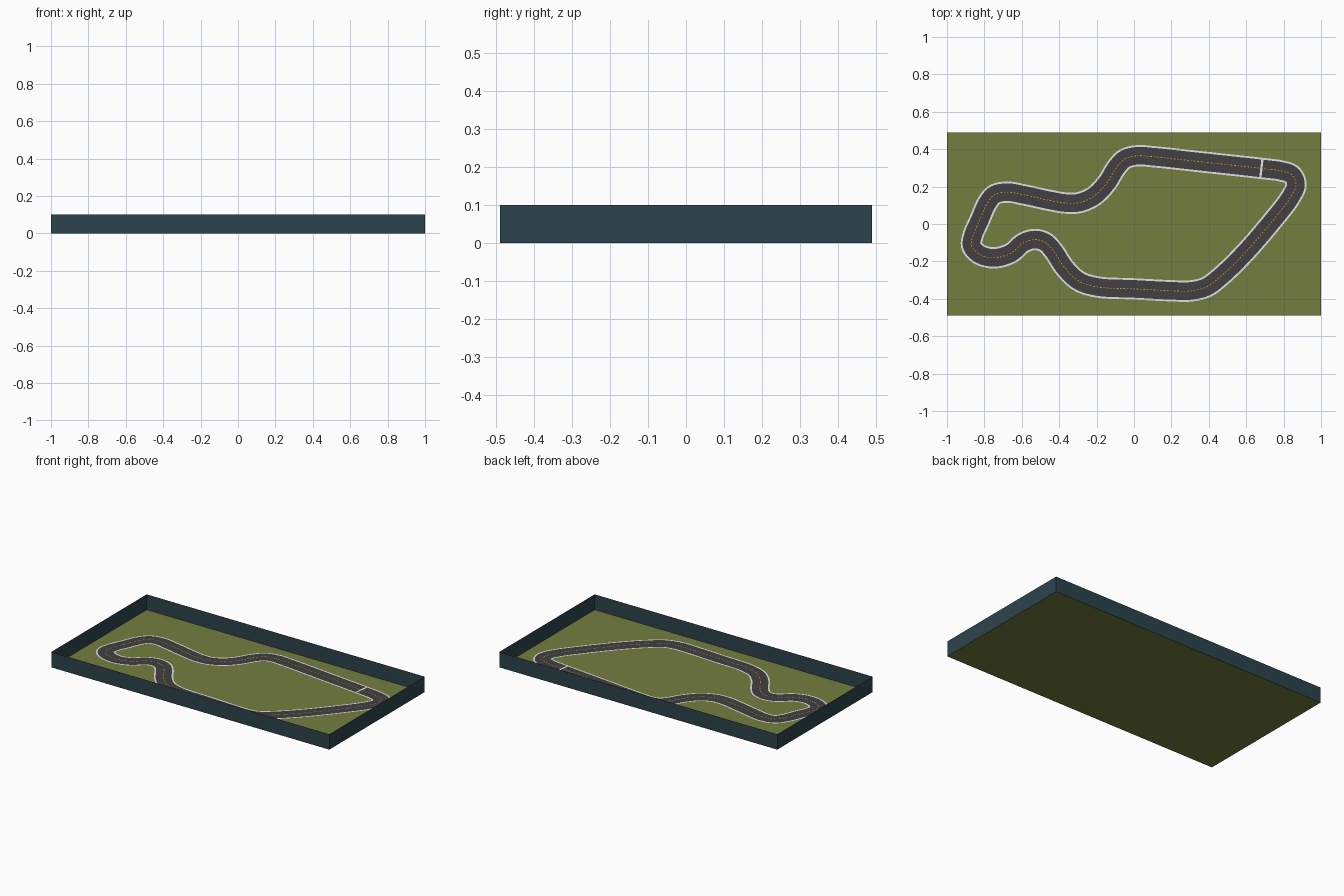
import bpy
from mathutils import Vector

if "Cube" in bpy.data.objects:
    bpy.data.objects.remove(bpy.data.objects["Cube"])

HX, HY, WALL_H = 1.0, 0.49, 0.1
ROAD_HALF, EDGE_HALF = 0.047, 0.057


def material(name, rgb):
    m = bpy.data.materials.new(name)
    m.diffuse_color = (*rgb, 1)
    m.use_nodes = True
    m.node_tree.nodes["Principled BSDF"].inputs["Base Color"].default_value = m.diffuse_color
    return m


GRASS = material("grass green", (0.175, 0.208, 0.051))
WALL = material("dark slate", (0.026, 0.058, 0.075))
ASPHALT = material("asphalt grey", (0.054, 0.051, 0.054))
WHITE = material("line white", (0.75, 0.75, 0.75))
ORANGE = material("dash orange", (0.8, 0.32, 0.015))


def mesh_object(name, verts, faces, mat):
    me = bpy.data.meshes.new(name)
    me.from_pydata(verts, [], faces)
    me.materials.append(mat)
    ob = bpy.data.objects.new(name, me)
    bpy.context.collection.objects.link(ob)
    return ob


# Tray: flat ground and four thin walls
ring = [(-HX, -HY), (HX, -HY), (HX, HY), (-HX, HY)]
mesh_object("ground", [(x, y, 0) for x, y in ring], [(0, 1, 2, 3)], GRASS)
mesh_object("walls", [(x, y, z) for z in (0, WALL_H) for x, y in ring],
            [(i, (i + 1) % 4, (i + 1) % 4 + 4, i + 4) for i in range(4)], WALL)

# Circuit centre line, clockwise from the top of the hill
PATH = [(0.02, 0.365), (0.10, 0.36), (0.40, 0.328), (0.70, 0.295), (0.79, 0.283),
        (0.845, 0.262), (0.866, 0.21), (0.835, 0.14), (0.735, 0.01), (0.595, -0.152),
        (0.47, -0.275), (0.385, -0.338), (0.30, -0.358), (0.20, -0.357), (0.0, -0.347),
        (-0.20, -0.336), (-0.295, -0.305), (-0.37, -0.235), (-0.43, -0.145),
        (-0.475, -0.098), (-0.53, -0.083), (-0.59, -0.10), (-0.66, -0.157),
        (-0.75, -0.181), (-0.83, -0.16), (-0.868, -0.115), (-0.86, -0.06),
        (-0.825, 0.02), (-0.785, 0.11), (-0.745, 0.157), (-0.675, 0.17), (-0.59, 0.156),
        (-0.45, 0.126), (-0.365, 0.112), (-0.29, 0.115), (-0.21, 0.152),
        (-0.145, 0.22), (-0.095, 0.30), (-0.05, 0.347)]


def spline(points, steps=12):
    """Closed centripetal Catmull-Rom curve."""
    p = [Vector(q) for q in points]
    out = []
    for i in range(len(p)):
        a, b, c, d = (p[(i + k) % len(p)] for k in (-1, 0, 1, 2))
        t1 = (b - a).length ** 0.5
        t2 = t1 + (c - b).length ** 0.5
        t3 = t2 + (d - c).length ** 0.5
        for s in range(steps):
            t = t1 + (t2 - t1) * s / steps
            a1, a2 = a.lerp(b, t / t1), b.lerp(c, (t - t1) / (t2 - t1))
            a3 = c.lerp(d, (t - t2) / (t3 - t2))
            out.append(a1.lerp(a2, t / t2).lerp(a2.lerp(a3, (t - t1) / (t3 - t1)), (t - t1) / (t2 - t1)))
    return out


line = spline(PATH)
n = len(line)
normals = []
for i in range(n):
    d = (line[(i + 1) % n] - line[i - 1]).normalized()
    normals.append(Vector((-d.y, d.x)))


def strip(name, inner, outer, z, mat):
    verts = []
    for c, nm in zip(line, normals):
        verts += [(*(c + nm * inner), z), (*(c + nm * outer), z)]
    faces = [(2 * i, 2 * i + 1, 2 * ((i + 1) % n) + 1, 2 * ((i + 1) % n)) for i in range(n)]
    for i, f in enumerate(faces):
        faces[i] = f[::-1]
    return mesh_object(name, verts, faces, mat)


# Road and its two edge lines
strip("road", -ROAD_HALF, ROAD_HALF, 0.002, ASPHALT)
strip("left_edge_line", ROAD_HALF, EDGE_HALF, 0.002, WHITE)
strip("right_edge_line", -EDGE_HALF, -ROAD_HALF, 0.002, WHITE)


def plate(centre, along, half_len, half_wid):
    """Corners of a flat rectangle, counter-clockwise."""
    side = Vector((-along.y, along.x))
    return [centre + along * (half_len * a) + side * (half_wid * b)
            for a, b in ((-1, -1), (1, -1), (1, 1), (-1, 1))]


# Dashed centre line, evenly spaced along the circuit
PERIOD, DASH = 0.018, 0.010
verts, faces, travelled, due = [], [], 0.0, 0.0
for i in range(n):
    a, b = line[i], line[(i + 1) % n]
    seg = (b - a).length
    while due < travelled + seg:
        k = len(verts)
        spot = a.lerp(b, (due - travelled) / seg)
        verts += [(*v, 0.003) for v in plate(spot, (b - a).normalized(), DASH / 2, 0.002)]
        faces.append((k, k + 1, k + 2, k + 3))
        due += PERIOD
    travelled += seg
mesh_object("centre_dashes", verts, faces, ORANGE)

# Start line across the top straight
i = min(range(n), key=lambda j: (line[j] - Vector((0.672, 0.298))).length)
along = Vector((normals[i].y, -normals[i].x))
mesh_object("start_line", [(*v, 0.004) for v in plate(line[i], along, 0.006, ROAD_HALF)],
            [(0, 1, 2, 3)], WHITE)
